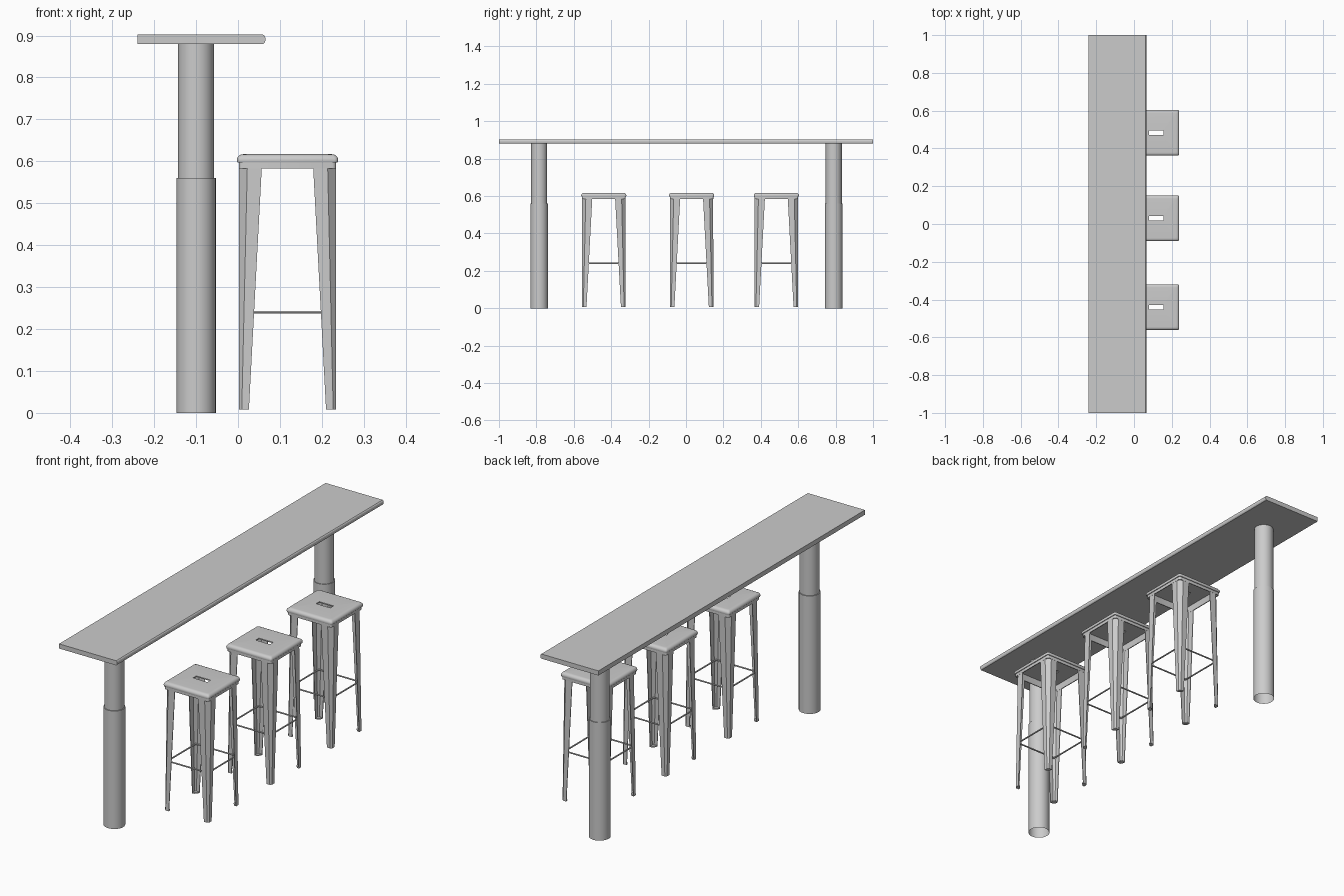
import bpy, bmesh, math

if "Cube" in bpy.data.objects:
    bpy.data.objects.remove(bpy.data.objects["Cube"])

def make(name, verts, faces, smooth=False):
    me = bpy.data.meshes.new(name)
    me.from_pydata(verts, [], faces)
    bm = bmesh.new()
    bm.from_mesh(me)
    bmesh.ops.recalc_face_normals(bm, faces=bm.faces)
    bm.to_mesh(me)
    bm.free()
    ob = bpy.data.objects.new(name, me)
    bpy.context.collection.objects.link(ob)
    if smooth:
        bpy.context.view_layer.objects.active = ob
        ob.select_set(True)
        bpy.ops.object.shade_smooth_by_angle(angle=math.radians(35))
        ob.select_set(False)
    return ob

def skin(rings, loop=False, caps=False):
    """Join equal-length closed rings with quads."""
    n = len(rings[0])
    verts = [v for r in rings for v in r]
    faces = []
    for k in range(len(rings) if loop else len(rings) - 1):
        a, b = k * n, (k + 1) % len(rings) * n
        faces += [(a + i, a + (i + 1) % n, b + (i + 1) % n, b + i) for i in range(n)]
    if caps:
        faces += [tuple(range(n)), tuple(range(len(verts) - n, len(verts)))]
    return verts, faces

def round_rect(hx, hy, r, z):
    pts = []
    for q, (sx, sy) in enumerate([(1, 1), (-1, 1), (-1, -1), (1, -1)]):
        for k in range(4):
            a = math.pi / 2 * (q + k / 3)
            pts.append((sx * (hx - r) + r * math.cos(a), sy * (hy - r) + r * math.sin(a), z))
    return pts

# Table top: square back edge, rounded edge on the stool side
top = [(-0.24, 0.88), (0.06, 0.88), (0.0635, 0.883), (0.065, 0.887),
       (0.065, 0.895), (0.0635, 0.899), (0.06, 0.902), (-0.24, 0.902)]
make("table_top", *skin([[(x, y, z) for x, z in top] for y in (-1, 1)], caps=True))

# Telescopic table columns, open at the bottom
column = [(0.047, 0), (0.047, 0.56), (0.043, 0.56), (0.043, 0.88)]
for side, y in (("front", -0.785), ("back", 0.79)):
    rings = [[(-0.1 + r * math.cos(i * math.tau / 32), y + r * math.sin(i * math.tau / 32), z)
              for i in range(32)] for r, z in column]
    make(side + "_table_column", *skin(rings), smooth=True)

def place(ob, y):
    ob.location = (0.118, y, 0)

# Pressed seat: hollow shell with a handle slot through the middle
def seat_rings():
    outer = [(0.112, 0.583), (0.116, 0.583), (0.116, 0.597), (0.1195, 0.597), (0.121, 0.603),
             (0.1195, 0.609), (0.1155, 0.614), (0.11, 0.6165), (0.104, 0.617)]
    rings = [round_rect(h, h, 0.009, z) for h, z in outer]
    rings += [round_rect(0.0375, 0.0125, 0.002, z) for z in (0.617, 0.612)]
    rings += [round_rect(0.108, 0.108, 0.006, 0.612)]
    return rings

# Angle-section leg: wide at the top, narrow at the foot, chamfered corner
def leg_ring(z, arm, cham, out, sx, sy):
    t = 0.003
    c = cham + t * 0.4
    p = [(0, arm), (0, cham), (cham, 0), (arm, 0), (arm, t), (c + t * .2, t), (t, c + t * .2), (t, arm)]
    return [(sx * (out - a), sy * (out - b), z) for a, b in p]

corners = [("front_left", -1, -1), ("front_right", 1, -1), ("back_right", 1, 1), ("back_left", -1, 1)]

for num, y in enumerate((-0.44, 0.03, 0.483), 1):
    pre = f"stool_{num}_"
    place(make(pre + "seat", *skin(seat_rings(), loop=True), smooth=True), y)
    for cn, sx, sy in corners:
        rings = [leg_ring(0.008, 0.024, 0.007, 0.116, sx, sy),
                 leg_ring(0.6, 0.055, 0.02, 0.1155, sx, sy)]
        place(make(pre + cn + "_leg", *skin(rings, caps=True)), y)
        # Foot pad closing the leg's lower end
        pad = [(0, 0.022), (0, 0.007), (0.007, 0), (0.022, 0), (0.022, 0.01), (0.01, 0.022)]
        rings = [[(sx * (0.1155 - a), sy * (0.1155 - b), z) for a, b in pad] for z in (0.008, 0.013)]
        place(make(pre + cn + "_foot", *skin(rings, caps=True)), y)
    # Square ring of foot-rest rods
    rings = []
    for cn, sx, sy in corners:
        rings.append([(sx * (0.106 + 0.0035 * math.cos(i * math.tau / 8)),
                       sy * (0.106 + 0.0035 * math.cos(i * math.tau / 8)),
                       0.24 + 0.0035 * math.sin(i * math.tau / 8)) for i in range(8)])
    place(make(pre + "foot_rest", *skin(rings, loop=True), smooth=True), y)
